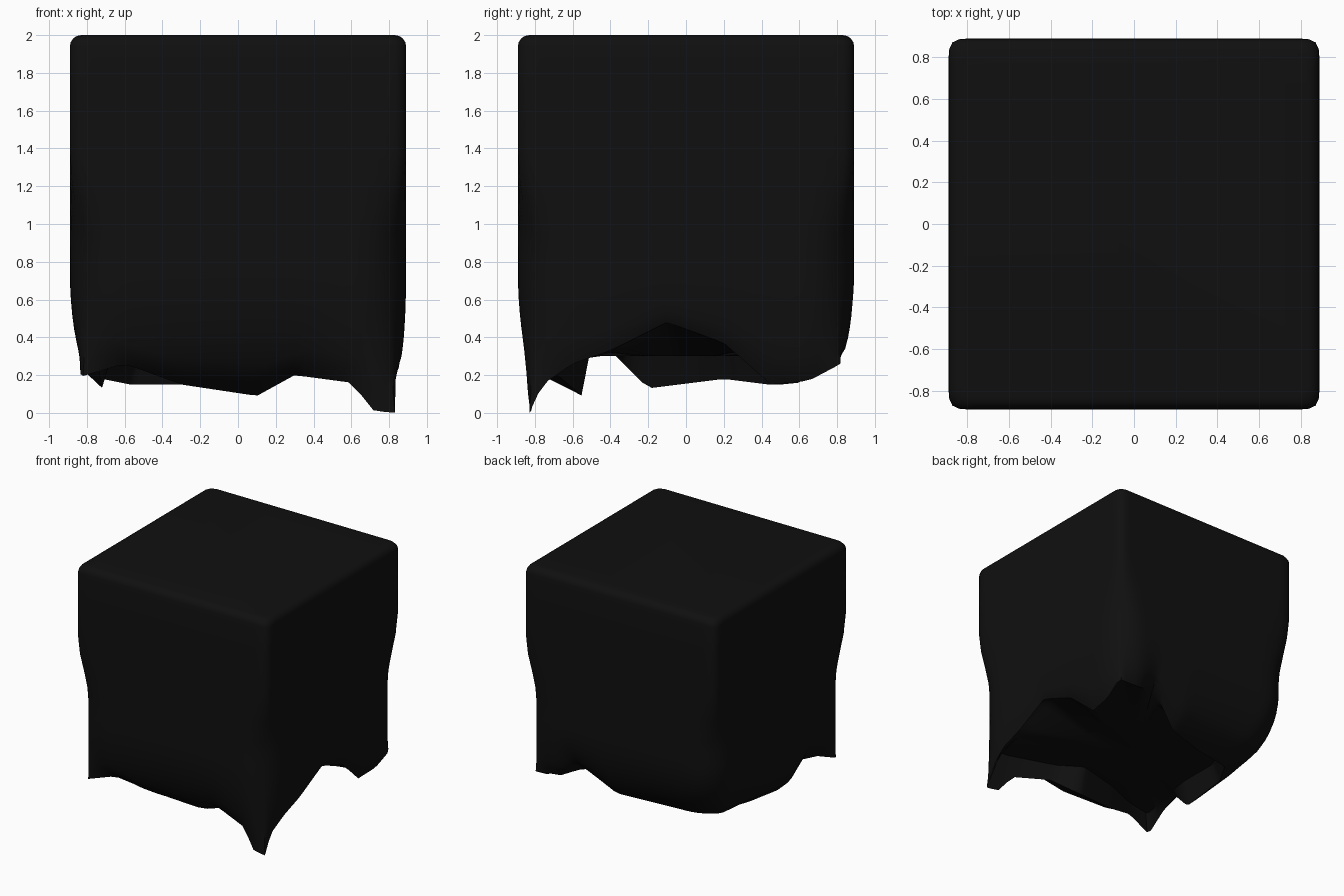
import bpy, bmesh, math

if "Cube" in bpy.data.objects:
    bpy.data.objects.remove(bpy.data.objects["Cube"])

HALF, TOP, SEGMENTS, BEVEL = 0.89, 2.0, 128, 0.06
TUCK_START = 0.75

# Hem of the cloth, counter-clockwise from the front corner at -x
HEM = [(-.84, -.82, .19), (-.6, -.77, .26), (-.3, -.65, .15), (.1, -.55, .09),
       (.3, -.68, .2), (.6, -.78, .16), (.72, -.82, .01), (.84, -.83, 0),
       (.83, -.76, .15), (.85, -.6, .26), (.85, -.4, .33), (.85, -.1, .48),
       (.83, .2, .37), (.8, .45, .15), (.82, .65, .17), (.84, .82, .26),
       (.6, .8, .28), (.4, .72, .38), (.1, .6, .16), (-.25, .5, .15),
       (-.57, .44, .15), (-.72, .2, .18), (-.72, -.2, .13), (-.75, -.38, .31),
       (-.8, -.6, .28)]


def angle(p):
    return math.atan2(p[1], p[0]) % math.tau


HEM.sort(key=angle)


def hem_at(a):
    """Interpolate the hem at a direction around the block."""
    for i, p in enumerate(HEM):
        q = HEM[(i + 1) % len(HEM)]
        span = (angle(q) - angle(p)) % math.tau
        off = (a - angle(p)) % math.tau
        if off <= span:
            f = off / span
            return [u + (v - u) * f for u, v in zip(p, q)]
    return HEM[0]


def square_point(i):
    """Evenly spaced point on the square outline."""
    side, step = divmod(i, SEGMENTS // 4)
    s = (step / (SEGMENTS // 4) * 2 - 1) * HALF
    return [(s, -HALF), (HALF, s), (-s, HALF), (-HALF, -s)][side]


def rounded(p, r, half=HALF):
    """Pull a square point onto an outline with corner radius r."""
    x, y = (c * half / HALF for c in p)
    core = half - r
    dx, dy = abs(x) - core, abs(y) - core
    if dx > 0 and dy > 0:
        k = r / math.hypot(dx, dy)
        x = math.copysign(core + dx * k, x)
        y = math.copysign(core + dy * k, y)
    return x, y


def smooth(t):
    t = min(max(t, 0), 1)
    return t * t * (3 - 2 * t)


outline = [square_point(i) for i in range(SEGMENTS)]
hem = [hem_at(angle(p)) for p in outline]
rings = []

# Flat top and its rounded edge
for k in range(5):
    a = k * math.pi / 8
    inset = BEVEL * (1 - math.sin(a))
    z = TOP - BEVEL * (1 - math.cos(a))
    rings.append([(*rounded(p, BEVEL, HALF - inset), z) for p in outline])

# Walls: corners soften on the way down
for z in (1.7, 1.4, 1.25, 1.1, 0.95, 0.85, TUCK_START):
    r = BEVEL + 0.2 * smooth((1.4 - z) / 0.55)
    rings.append([(*rounded(p, r), z) for p in outline])

# Lower cloth: curls inward to the ragged hem
for k in range(1, 9):
    t = k / 8
    w = 1 - math.sqrt(1 - t * t)
    ring = []
    for p, h in zip(outline, hem):
        x, y = rounded(p, 0.26)
        ring.append((x + (h[0] - x) * w, y + (h[1] - y) * w,
                     TUCK_START + (h[2] - TUCK_START) * t))
    rings.append(ring)

# Underside, tucked up inside the hem
for scale, level in ((0.92, 0.32), (0.5, 0.3)):
    rings.append([(h[0] * scale, h[1] * scale, max(h[2], level) if scale > 0.6 else level)
                  for h in hem])

bm = bmesh.new()
loops = [[bm.verts.new(co) for co in ring] for ring in rings]
bm.faces.new(loops[0])
bm.faces.new(loops[-1][::-1])
for upper, lower in zip(loops, loops[1:]):
    for i in range(SEGMENTS):
        j = (i + 1) % SEGMENTS
        bm.faces.new((upper[i], lower[i], lower[j], upper[j]))
bmesh.ops.recalc_face_normals(bm, faces=bm.faces)

mesh = bpy.data.meshes.new("draped_cloth")
bm.to_mesh(mesh)
bm.free()
cloth = bpy.data.objects.new("draped_cloth", mesh)
bpy.context.collection.objects.link(cloth)

# Black cloth colour
black = bpy.data.materials.new("black_cloth")
black.use_nodes = True
colour = (0.005, 0.005, 0.005, 1)
black.diffuse_color = colour
black.node_tree.nodes["Principled BSDF"].inputs["Base Color"].default_value = colour
mesh.materials.append(black)

bpy.ops.object.select_all(action="DESELECT")
cloth.select_set(True)
bpy.context.view_layer.objects.active = cloth
bpy.ops.object.shade_smooth_by_angle(angle=math.radians(45))
